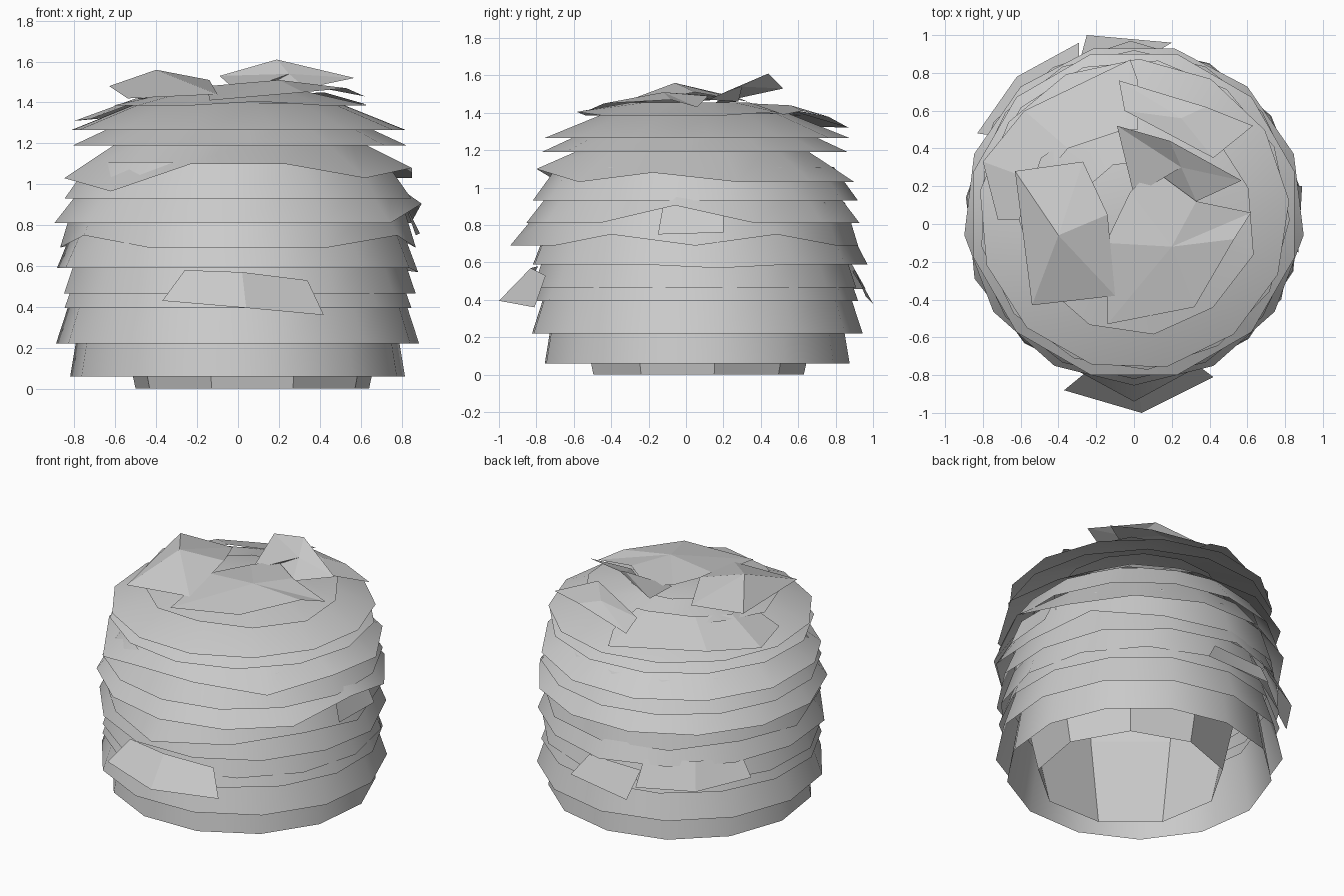
import bpy, bmesh, math

CY = 0.05  # the layered body sits slightly back of centre


def finish(name, bm, smooth=None):
    mesh = bpy.data.meshes.new(name)
    bmesh.ops.recalc_face_normals(bm, faces=bm.faces)
    bm.to_mesh(mesh)
    bm.free()
    ob = bpy.data.objects.new(name, mesh)
    bpy.context.collection.objects.link(ob)
    if smooth:
        bpy.context.view_layer.objects.active = ob
        ob.select_set(True)
        bpy.ops.object.shade_smooth_by_angle(angle=math.radians(smooth))
        ob.select_set(False)
    return ob


def skirt(name, profile, sides=12, turn=0, centre=(0, CY), dz={}, dr={}, cap=False, smooth=40):
    """Flared ring from (radius, z) points; dz/dr disturb the lower edge by vertex index."""
    bm = bmesh.new()
    rings = []
    for k, (r, z) in enumerate(profile):
        ring = []
        for i in range(sides):
            a = math.radians(-90 + turn) + i * 2 * math.pi / sides
            rr = r + (dr.get(i, 0) if k == 0 else 0)
            zz = z + (dz.get(i, 0) if k == 0 else 0)
            ring.append(bm.verts.new((centre[0] + rr * math.cos(a), centre[1] + rr * math.sin(a), zz)))
        rings.append(ring)
    for lo, hi in zip(rings, rings[1:]):
        for i in range(sides):
            j = (i + 1) % sides
            bm.faces.new((lo[i], lo[j], hi[j], hi[i]))
    if cap:
        bm.faces.new(rings[-1])
    return finish(name, bm, smooth)


def flap(name, lower, upper):
    """Loose strip hanging from the wall."""
    bm = bmesh.new()
    lo = [bm.verts.new(p) for p in lower]
    hi = [bm.verts.new(p) for p in upper]
    for i in range(len(lo) - 1):
        bm.faces.new((lo[i], lo[i + 1], hi[i + 1], hi[i]))
    return finish(name, bm)


def plate(name, centre, rim):
    """Jagged roof sheet fanned around a raised point."""
    bm = bmesh.new()
    c = bm.verts.new(centre)
    vs = [bm.verts.new(p) for p in rim]
    for i in range(len(vs)):
        bm.faces.new((c, vs[i], vs[(i + 1) % len(vs)]))
    return finish(name, bm)


# Open faceted inner wall, widening upward
skirt("inner_wall", [(0.58, 0), (0.72, 0.65), (0.72, 0.9)], sides=9, turn=20,
      centre=(0.07, 0.05), smooth=None)

# Overlapping wall layers, bottom to top
layers = [
    (0.825, 0.06, 0.76, 0.45, 13, 15, {}, {}),
    (0.895, 0.22, 0.79, 0.54, 13, 15, {}, {}),
    (0.87, 0.395, 0.79, 0.62, 14, 0, {}, {}),
    (0.87, 0.465, 0.79, 0.70, 13, 5, {}, {}),
    (0.89, 0.59, 0.78, 0.86, 13, 15, {3: -0.02}, {6: 0.03, 10: 0.02}),
    (0.87, 0.69, 0.80, 0.92, 12, 0,
     {2: 0.06, 4: 0.06, 8: 0.03, 10: 0.06}, {0: 0.12, 2: 0.03}),
    (0.905, 0.81, 0.74, 1.02, 13, 0, {3: 0.095}, {}),
    (0.87, 0.93, 0.74, 1.11, 14, 0, {}, {}),
    (0.88, 1.03, 0.56, 1.235, 12, 15,
     {0: 0.07, 11: 0.07, 2: 0.05, 10: -0.065}, {}),
    (0.825, 1.19, 0.50, 1.34, 13, 5, {}, {}),
]
for n, (r0, z0, r1, z1, sides, turn, dz, dr) in enumerate(layers):
    skirt(f"wall_layer_{n + 1}", [(r0, z0), (r1, z1)], sides, turn, dz=dz, dr=dr)

# Roof layers
skirt("roof_layer_low", [(0.825, 1.265), (0.5, 1.395), (0.12, 1.44)], 13, 12, cap=True)
flap("roof_back_sheet",
     [(-0.72, 0.02, 1.32), (-0.80, 0.33, 1.31), (-0.58, 0.60, 1.33), (-0.02, 0.87, 1.32), (0.02, 0.76, 1.38)],
     [(-0.45, 0.02, 1.42), (-0.50, 0.22, 1.42), (-0.35, 0.40, 1.43), (-0.05, 0.50, 1.43), (0.02, 0.50, 1.43)])
skirt("roof_layer_high", [(0.61, 1.385), (0.32, 1.455)], 11, 8, centre=(0.02, 0.02),
      dz={0: 0.02, 4: 0.02, 7: 0.03}, dr={2: 0.03, 6: -0.04, 8: 0.02})

# Jagged sheets on the top
plate("roof_sheet_left", (-0.40, -0.06, 1.56),
      [(-0.63, 0.28, 1.48), (-0.54, -0.43, 1.42), (-0.10, -0.38, 1.44),
       (-0.14, 0.05, 1.51), (-0.27, 0.33, 1.46)])
plate("roof_sheet_front", (0.20, -0.12, 1.51),
      [(-0.02, 0.17, 1.47), (0.10, 0.29, 1.48), (0.33, 0.12, 1.49), (0.62, 0.06, 1.43),
       (0.53, -0.08, 1.47), (0.32, -0.44, 1.45), (-0.14, -0.53, 1.41), (-0.15, -0.1, 1.48)])
plate("roof_sheet_peak", (0.25, 0.30, 1.54),
      [(-0.09, 0.52, 1.53), (0.19, 0.44, 1.61), (0.57, 0.23, 1.52),
       (0.33, 0.12, 1.47), (0.10, 0.28, 1.46), (0.0, 0.15, 1.45)])
plate("roof_sheet_back", (0.25, 0.56, 1.44),
      [(-0.08, 0.76, 1.38), (-0.05, 0.60, 1.42), (0.42, 0.35, 1.45),
       (0.63, 0.52, 1.39), (0.38, 0.62, 1.41)])

# Loose flaps around the wall
flap("front_flap",
     [(-0.37, -0.88, 0.43), (0.04, -1.0, 0.395), (0.42, -0.81, 0.36)],
     [(-0.26, -0.79, 0.58), (0.02, -0.83, 0.57), (0.34, -0.75, 0.53)])
flap("back_flap",
     [(-0.25, 1.0, 0.38), (0.20, 0.96, 0.42)],
     [(-0.28, 0.89, 0.55), (0.10, 0.90, 0.56)])
flap("back_left_flap",
     [(-0.29, 0.96, 0.46), (-0.62, 0.78, 0.45), (-0.83, 0.48, 0.49)],
     [(-0.29, 0.87, 0.62), (-0.57, 0.71, 0.62), (-0.76, 0.47, 0.60)])
flap("right_flap",
     [(0.87, -0.15, 0.75), (0.89, 0.20, 0.76)],
     [(0.81, -0.12, 0.92), (0.81, 0.20, 0.92)])
